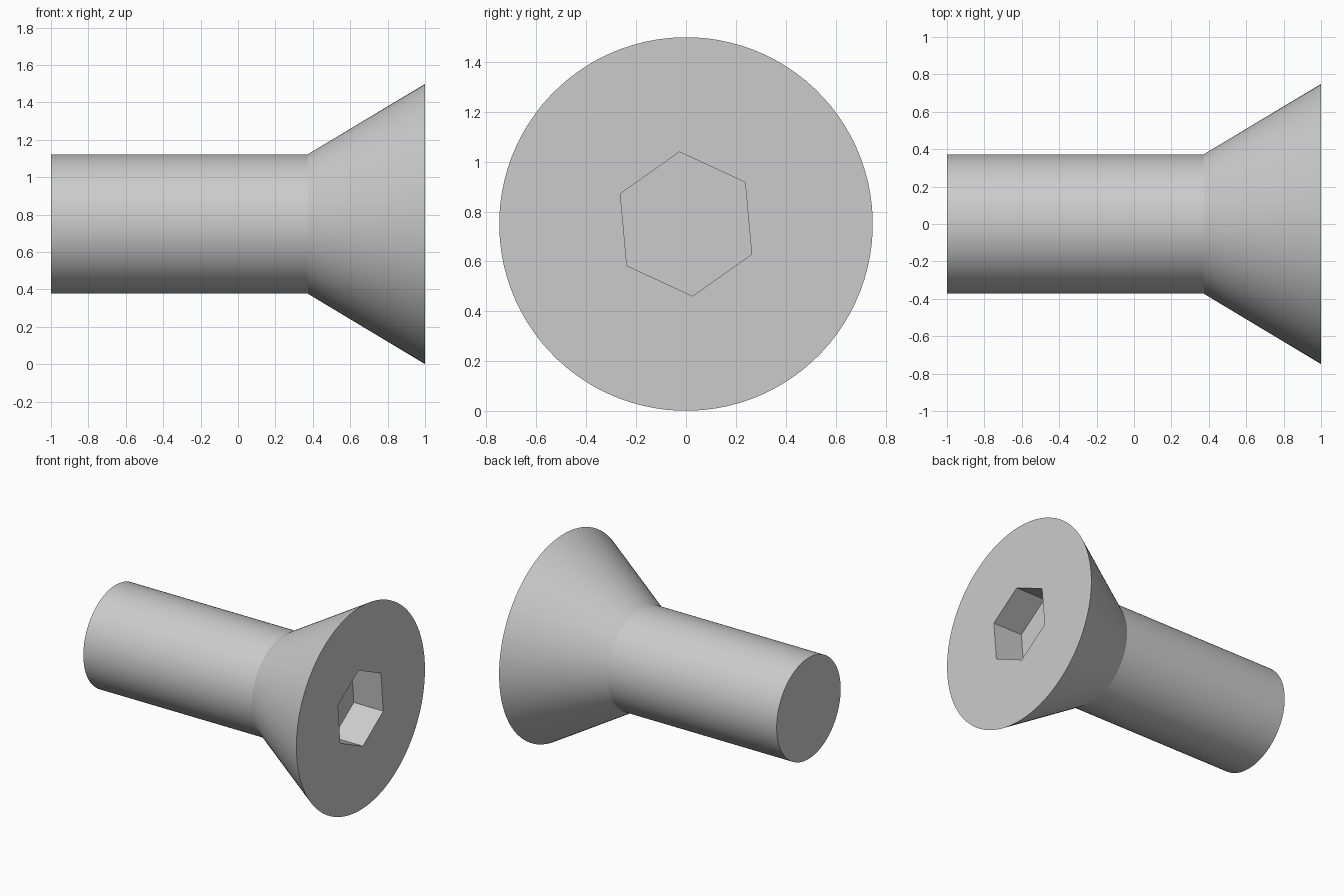
import bpy, bmesh
from math import sin, cos, pi, radians

cube = bpy.data.objects.get("Cube")
if cube:
    bpy.data.objects.remove(cube, do_unlink=True)

SIDES = 96
STEP = SIDES // 6
AXIS_Z = 0.75
TURN = radians(95.2)

steel = bpy.data.materials.new("grey steel")
steel.use_nodes = True
steel.diffuse_color = (0.6, 0.6, 0.6, 1)
steel.node_tree.nodes["Principled BSDF"].inputs["Base Color"].default_value = (0.6, 0.6, 0.6, 1)

bm = bmesh.new()


def ring(x, radius, count):
    """Circle of vertices around the screw axis."""
    angles = [TURN + 2 * pi * i / count for i in range(count)]
    return [bm.verts.new((x, radius * cos(a), AXIS_Z + radius * sin(a))) for a in angles]


def bridge(a, b):
    """Quads between two rings of equal count."""
    for i in range(len(a)):
        j = (i + 1) % len(a)
        bm.faces.new((a[i], a[j], b[j], b[i]))


# Shaft and countersunk head
tip = ring(-1, 0.373, SIDES)
neck = ring(0.373, 0.373, SIDES)
rim = ring(1, 0.749, SIDES)
bm.faces.new(tip)
bridge(tip, neck)
bridge(neck, rim)

# Hexagonal socket
mouth = ring(1, 0.29, 6)
floor = ring(0.76, 0.29, 6)
bridge(mouth, floor)
bm.faces.new(floor)

# Flat head face around the socket, one sector per hexagon side
for k in range(6):
    arc = [rim[(k * STEP + i) % SIDES] for i in range(STEP + 1)]
    bm.faces.new([mouth[k]] + arc + [mouth[(k + 1) % 6]])

bmesh.ops.recalc_face_normals(bm, faces=bm.faces[:])
mesh = bpy.data.meshes.new("countersunk_screw")
bm.to_mesh(mesh)
bm.free()
mesh.materials.append(steel)

screw = bpy.data.objects.new("countersunk_screw", mesh)
bpy.context.collection.objects.link(screw)
bpy.ops.object.select_all(action='DESELECT')
screw.select_set(True)
bpy.context.view_layer.objects.active = screw
bpy.ops.object.shade_smooth_by_angle(angle=radians(30))
